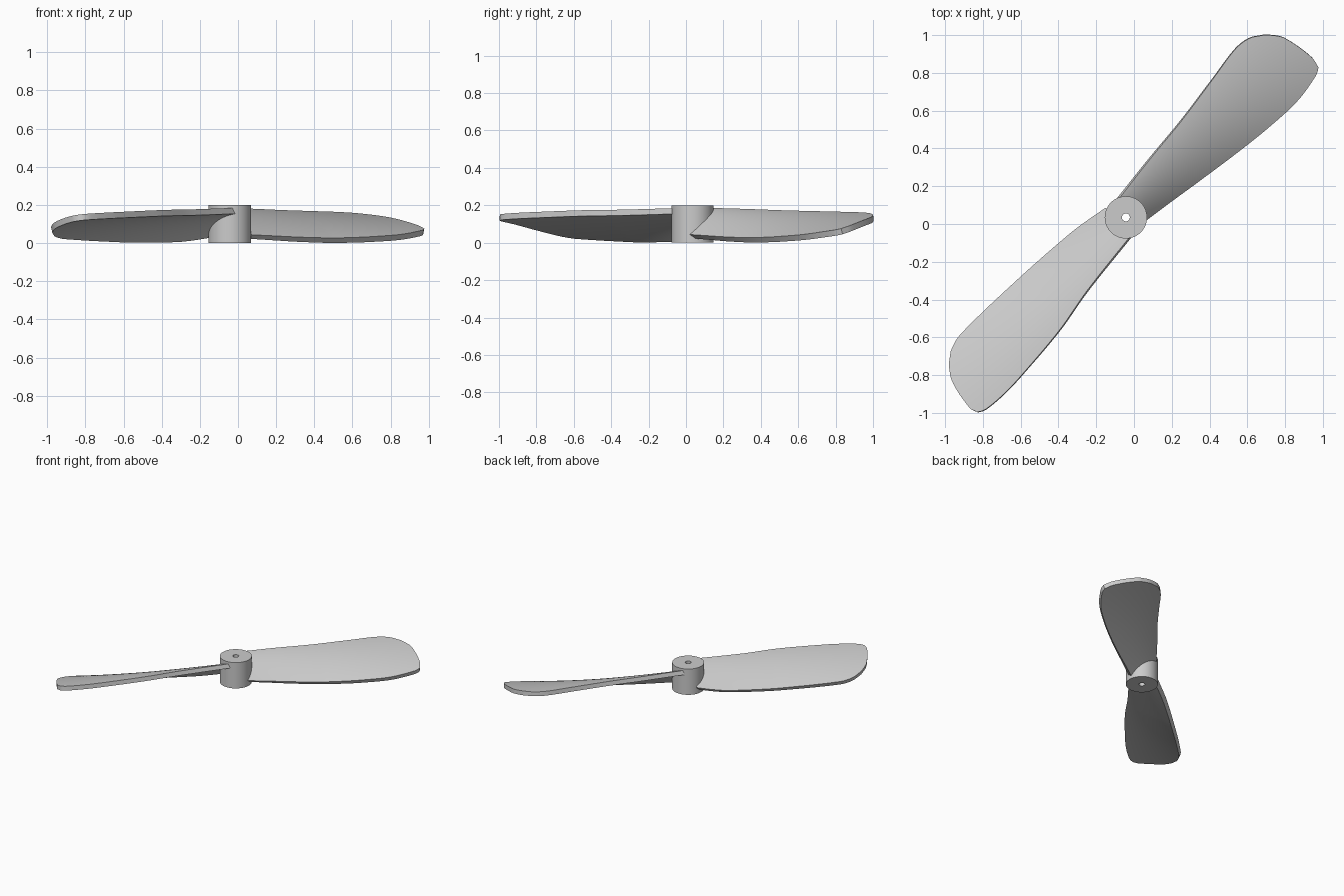
import bpy, bmesh
from math import sin, cos, pi, radians
from mathutils import Vector

if "Cube" in bpy.data.objects:
    bpy.data.objects.remove(bpy.data.objects["Cube"])

CENTRE = Vector((-0.043, 0.035))
U = Vector((1, 1)).normalized()    # along the blade
V = Vector((1, -1)).normalized()   # across the blade


def finish(name, bm, thickness=0):
    me = bpy.data.meshes.new(name)
    bm.to_mesh(me)
    bm.free()
    ob = bpy.data.objects.new(name, me)
    bpy.context.collection.objects.link(ob)
    bpy.ops.object.select_all(action='DESELECT')
    bpy.context.view_layer.objects.active = ob
    ob.select_set(True)
    if thickness:
        m = ob.modifiers.new("thickness", 'SOLIDIFY')
        m.thickness = thickness
        m.offset = -1
        bpy.ops.object.modifier_apply(modifier=m.name)
    bpy.ops.object.shade_smooth_by_angle(angle=radians(35))
    return ob


def curve(points, n):
    """Smooth curve through points, sampled evenly along its length."""
    p = [Vector(q) for q in points]
    k = [0.0]
    for a, b in zip(p, p[1:]):
        k.append(k[-1] + (b - a).length)
    last = len(p) - 1
    tan = []
    for i in range(len(p)):
        a, b = max(i - 1, 0), min(i + 1, last)
        tan.append((p[b] - p[a]) / (k[b] - k[a]))
    out = []
    for j in range(n + 1):
        d = k[-1] * j / n
        i = max(q for q in range(last) if k[q] <= d + 1e-9)
        h = k[i + 1] - k[i]
        x = (d - k[i]) / h
        out.append(p[i] * (2*x**3 - 3*x**2 + 1) + tan[i] * h * (x**3 - 2*x**2 + x)
                   + p[i + 1] * (3*x**2 - 2*x**3) + tan[i + 1] * h * (x**3 - x**2))
    return out


def blade(name, side, high, low, tip, hi_w, lo_w):
    """Cambered, twisted blade; outline given as (along, across) points."""
    nr, nc = 56, 20
    H, L = curve(high, nr), curve(low, nr)
    T = curve([high[-1]] + tip + [low[-1]], nc)
    bm = bmesh.new()
    grid = []
    for i in range(nr + 1):
        r = i / nr
        row = []
        for j in range(nc + 1):
            c = j / nc
            root = H[0].lerp(L[0], c)
            corners = root.lerp(H[-1].lerp(L[-1], c), r)
            q = H[i].lerp(L[i], c) + root.lerp(T[j], r) - corners
            u, s = q
            hi, lo = hi_w[0] + hi_w[1] * u, lo_w[0] + lo_w[1] * u
            t = (s + hi) / (hi + lo)
            z_hi = 0.187 - 0.024 * u
            z_lo = 0.036 + 0.012 * max(0, u - 0.6) / 0.5
            z = z_hi - (z_hi - z_lo) * (0.4 * t + 0.6 * t * abs(t))
            w = CENTRE + side * (U * u + V * s)
            row.append(bm.verts.new((w.x, w.y, z)))
        grid.append(row)
    for a, b in zip(grid, grid[1:]):
        for j in range(nc):
            f = bm.faces.new((a[j], a[j + 1], b[j + 1], b[j]))
            f.normal_update()
            if f.normal.z < 0:
                f.normal_flip()
    return finish(name, bm, 0.032)


# Hub: short cylinder with a through hole
bm = bmesh.new()
N = 64
rings = [[bm.verts.new((CENTRE.x + r * cos(2*pi*i/N), CENTRE.y + r * sin(2*pi*i/N), z))
          for i in range(N)]
         for r, z in ((0.112, 0), (0.112, 0.2), (0.021, 0.2), (0.021, 0))]
for k in range(4):
    a, b = rings[k], rings[(k + 1) % 4]
    for i in range(N):
        j = (i + 1) % N
        bm.faces.new((a[i], a[j], b[j], b[i]))
bmesh.ops.recalc_face_normals(bm, faces=bm.faces)
finish("hub", bm)

# Blade toward the back right
blade("back_blade", 1,
      [(.04, -.095), (.303, -.127), (.568, -.153), (.85, -.193), (1.04, -.22),
       (1.133, -.208), (1.20, -.165)],
      [(.04, .085), (.217, .11), (.412, .14), (.673, .177), (.875, .199),
       (1.077, .207), (1.247, .18), (1.283, .159)],
      [(1.22, -.145), (1.265, -.078), (1.295, .095)],
      (.09, .12), (.088, .11))

# Blade toward the front left
blade("front_blade", -1,
      [(.04, -.085), (.42, -.129), (.67, -.173), (.98, -.2), (1.12, -.204),
       (1.249, -.192), (1.285, -.172)],
      [(.04, .112), (.16, .134), (.277, .15), (.63, .173), (1.05, .182),
       (1.144, .161), (1.19, .13)],
      [(1.218, .107), (1.267, .03), (1.298, -.129)][::-1],
      (.085, .11), (.125, .06))
